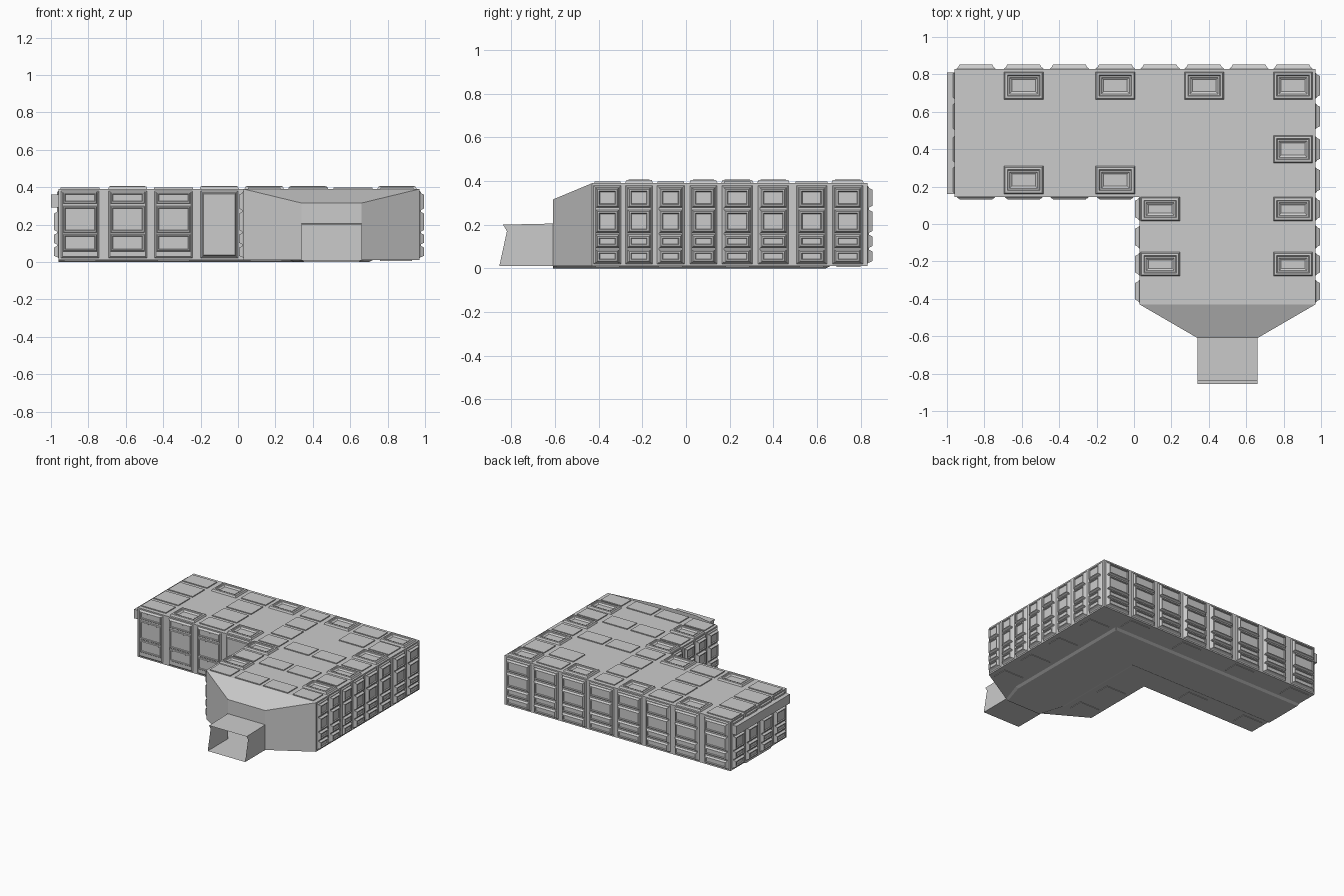
import bpy, bmesh
from mathutils import Vector as V

if "Cube" in bpy.data.objects:
    bpy.data.objects.remove(bpy.data.objects["Cube"])


def make(name, bm, fix=True):
    if fix:
        bmesh.ops.remove_doubles(bm, verts=bm.verts, dist=1e-5)
        bmesh.ops.recalc_face_normals(bm, faces=bm.faces)
    me = bpy.data.meshes.new(name)
    bm.to_mesh(me)
    bm.free()
    ob = bpy.data.objects.new(name, me)
    bpy.context.collection.objects.link(ob)
    return ob


def face(bm, pts):
    return bm.faces.new([bm.verts.new(p) for p in pts])


def stack(bm, c, u, v, w, h, rings):
    """Concentric rectangular rings (inset, height) over a plane, capped."""
    c, u, v = V(c), V(u), V(v)
    n = u.cross(v)
    prev = None
    for inset, z in rings:
        a, b = w / 2 - inset, h / 2 - inset
        cur = [bm.verts.new(c + u * a * s + v * b * t + n * z)
               for s, t in ((-1, -1), (1, -1), (1, 1), (-1, 1))]
        if prev:
            for i in range(4):
                j = (i + 1) % 4
                bm.faces.new((prev[i], prev[j], cur[j], cur[i]))
        prev = cur
    bm.faces.new(prev)


X0, X1, XI = -0.96, 0.97, 0.03      # outer left, right, inner corner x
Y0, Y1, YI = -0.43, 0.83, 0.145     # front, back, inner corner y
ZB, ZT = 0.01, 0.39
L = [(XI, Y0), (X1, Y0), (X1, Y1), (X0, Y1), (X0, YI), (XI, YI)]

# hollow L-shaped hull, open towards the entrance
bm = bmesh.new()
face(bm, [(x, y, ZB) for x, y in reversed(L)])
face(bm, [(x, y, ZT) for x, y in L])
for i in range(1, 6):
    (ax, ay), (bx, by) = L[i], L[(i + 1) % 6]
    face(bm, [(ax, ay, ZB), (bx, by, ZB), (bx, by, ZT), (ax, ay, ZT)])
make("hull", bm)

# tapered entrance section
A, B, YF, ZF, ZD = 0.34, 0.66, -0.61, 0.315, 0.205
bm = bmesh.new()
face(bm, [(XI, Y0, ZT), (A, YF, ZF), (B, YF, ZF), (X1, Y0, ZT)])
face(bm, [(XI, Y0, ZB), (X1, Y0, ZB), (B, YF, ZB), (A, YF, ZB)])
face(bm, [(XI, Y0, ZB), (A, YF, ZB), (A, YF, ZD), (A, YF, ZF), (XI, Y0, ZT)])
face(bm, [(X1, Y0, ZT), (B, YF, ZF), (B, YF, ZD), (B, YF, ZB), (X1, Y0, ZB)])
face(bm, [(A, YF, ZD), (B, YF, ZD), (B, YF, ZF), (A, YF, ZF)])
make("entrance_taper", bm)

# open tunnel with slanted mouth
prof = [(YF, ZB), (YF, ZD), (-0.838, 0.20), (-0.82, 0.17), (-0.855, ZB)]
bm = bmesh.new()
for x in (A, B):
    p = [(x, y, z) for y, z in prof]
    face(bm, p if x == B else p[::-1])
for i, j in ((1, 2), (4, 0)):
    (ya, za), (yb, zb) = prof[i], prof[j]
    face(bm, [(A, ya, za), (A, yb, zb), (B, yb, zb), (B, ya, za)])
make("entrance_tunnel", bm)

# bay positions shared by roof and walls
XS = [-0.845, -0.59, -0.345, -0.10, 0.14, 0.375, 0.615, 0.85]
YS = [0.74, 0.575, 0.40, 0.235, 0.08, -0.07, -0.215, -0.36]
ROWS4 = [(0.323, 0.09), (0.215, 0.105), (0.124, 0.06), (0.055, 0.06)]
ROWS3 = [(0.343, 0.065), (0.228, 0.145), (0.103, 0.095)]
UP = V((0, 0, 1))
RAISED = [(0, 0.008), (0.008, 0.024), (0.015, 0.024), (0.018, 0.017)]
LOW = [(0, 0.006), (0.006, 0.014), (0.012, 0.014), (0.015, 0.009)]


def wall(name, origin, u, bays, rows, panel):
    """One framed bay per (position, width), each holding stacked panels."""
    bm = bmesh.new()
    o, u = V(origin), V(u)
    n = u.cross(UP)
    for pos, w in bays:
        axis = V((abs(u.x), abs(u.y), 0))
        c = o + axis * pos
        stack(bm, c + UP * 0.2, u, UP, w, 0.36, [(0, 0), (0.008, 0.008)])
        for z, h in rows:
            stack(bm, c + UP * z, u, UP, w - 0.02, h, panel)
    make(name, bm, False)


widths = lambda ys: [(y, 0.125 if y < 0.2 else 0.14) for y in ys]
wall("back_wall_panels", (0, Y1, 0), (-1, 0, 0), [(x, 0.21) for x in XS], ROWS4, RAISED)
wall("right_wall_panels", (X1, 0, 0), (0, 1, 0), widths(YS), ROWS4, RAISED)
wall("front_wall_panels", (0, YI, 0), (1, 0, 0), [(x, 0.205) for x in XS[:3]], ROWS3, LOW)
wall("front_corner_panel", (0, YI, 0), (1, 0, 0), [(-0.1, 0.2)], [(0.2, 0.34)], [(0, 0.006), (0.006, 0.014)])
wall("inner_wall_panels", (XI, 0, 0), (0, -1, 0), widths(YS[4:]), ROWS4, RAISED)
wall("left_wall_panels", (X0, 0, 0), (0, -1, 0), widths(YS[:4]), ROWS4[1:], RAISED)

# overhanging bar on the left end
bm = bmesh.new()
stack(bm, (X0, 0.485, 0.325), (0, -1, 0), UP, 0.65, 0.07, [(0, 0), (0, 0.04)])
make("left_end_bar", bm, False)

# roof: skylights and plain plates by (column, row)
SKY = [(1, 0), (3, 0), (5, 0), (7, 0), (7, 2), (1, 3), (3, 3),
       (4, 4), (7, 4), (4, 6), (7, 6)]
PLAIN = {0: (0, 2, 4, 6), 1: (0, 2, 4, 6, 7), 2: (0, 2, 4),
         3: (0, 2, 4, 5, 6, 7), 5: (4, 5, 6, 7), 7: (4, 5, 6, 7)}
bm = bmesh.new()
for i, j in SKY:
    stack(bm, (XS[i], YS[j], ZT), (1, 0, 0), (0, 1, 0), 0.21, 0.148 if j < 4 else 0.128,
          [(0, 0), (0.006, 0.014), (0.018, 0.016), (0.022, 0.011),
           (0.03, 0.011), (0.042, 0.002)])
make("roof_skylights", bm, False)
bm = bmesh.new()
for j, cols in PLAIN.items():
    for i in cols:
        w = 0.175 if i in (4, 7) else 0.21
        h = 0.145 if j in (1, 2) else 0.12
        stack(bm, (XS[i], YS[j], ZT), (1, 0, 0), (0, 1, 0), w, h, [(0, 0), (0, 0.007)])
make("roof_plates", bm, False)

# raised L-shaped strip under the floor with chamfered edges
outer = [(0.28, Y0), (A, YF), (B, YF), (0.72, Y0), (0.72, 0.66), (X0, 0.66), (X0, 0.32), (0.28, 0.32)]
inner = [(0.30, Y0), (A + 0.015, YF), (B - 0.015, YF), (0.70, Y0),
         (0.70, 0.64), (X0, 0.64), (X0, 0.34), (0.30, 0.34)]
bm = bmesh.new()
face(bm, [(x, y, 0) for x, y in inner])
for i in range(8):
    j = (i + 1) % 8
    face(bm, [(*outer[i], ZB), (*outer[j], ZB), (*inner[j], 0), (*inner[i], 0)])
make("floor_strip", bm)

# small plates on the underside border
bm = bmesh.new()
D = (0, -1, 0)
spots = [(x, 0.745) for x in XS[::2]] + [(x, 0.235) for x in XS[:4:2]] \
    + [(0.845, y) for y in YS[1::2]] + [(0.15, y) for y in YS[5::2]]
for x, y in spots:
    stack(bm, (x, y, ZB), (1, 0, 0), D, 0.17, 0.11, [(0, 0), (0, 0.004)])
make("underside_plates", bm, False)
